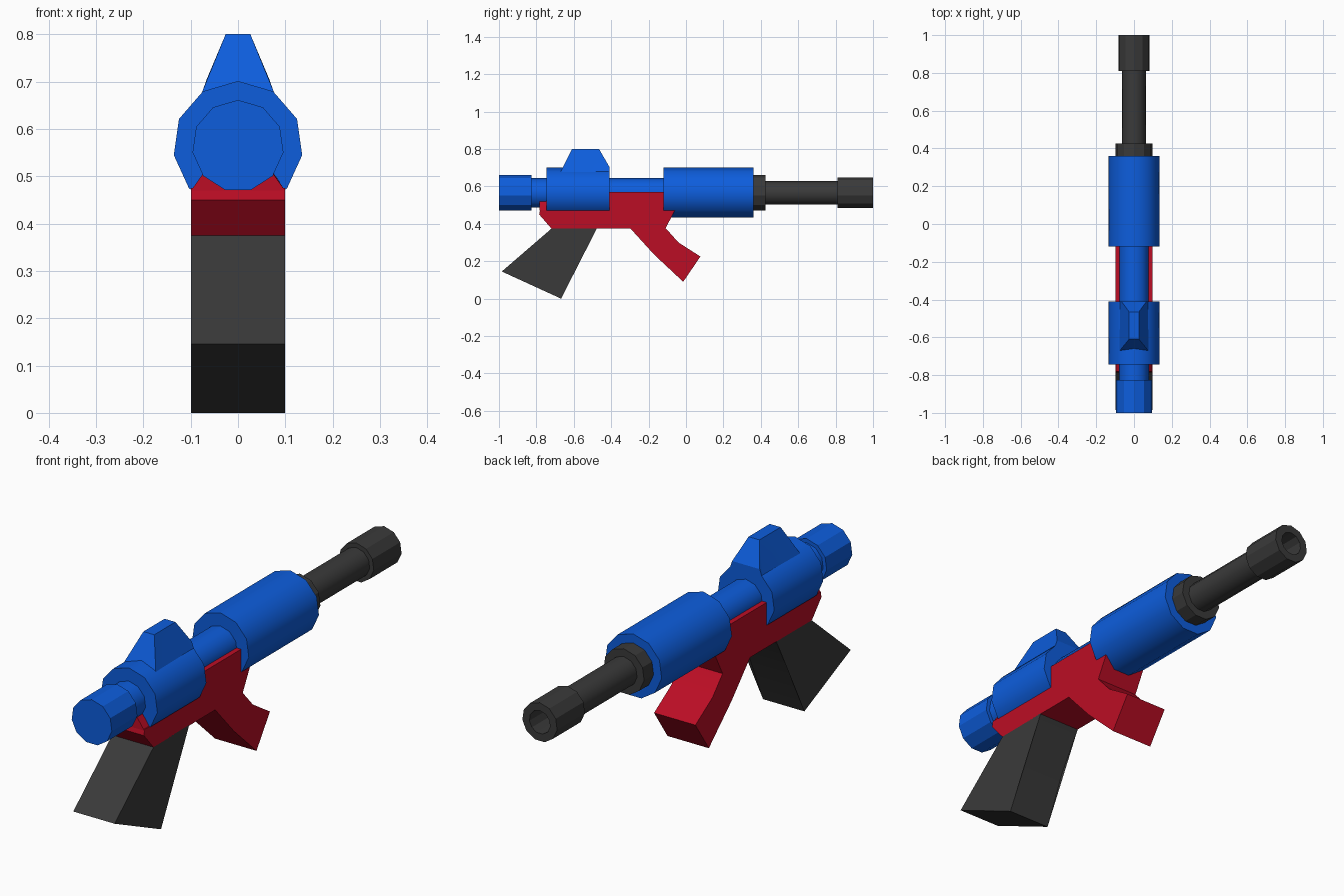
import bpy
import bmesh
import math

cube = bpy.data.objects.get("Cube")
if cube:
    bpy.data.objects.remove(cube, do_unlink=True)

AXIS_Z = 0.564
SIDES = 11


def material(name, rgb):
    mat = bpy.data.materials.new(name)
    mat.use_nodes = True
    color = (*rgb, 1)
    mat.diffuse_color = color
    mat.node_tree.nodes["Principled BSDF"].inputs["Base Color"].default_value = color
    return mat


blue = material("blue", (0.004, 0.11, 0.72))
red = material("red", (0.5, 0.004, 0.018))
dark = material("dark grey", (0.042, 0.042, 0.042))


def finish(name, bm, mat, angle):
    bmesh.ops.recalc_face_normals(bm, faces=bm.faces)
    mesh = bpy.data.meshes.new(name)
    bm.to_mesh(mesh)
    bm.free()
    mesh.materials.append(mat)
    obj = bpy.data.objects.new(name, mesh)
    bpy.context.collection.objects.link(obj)
    if angle:
        bpy.ops.object.select_all(action="DESELECT")
        obj.select_set(True)
        bpy.context.view_layer.objects.active = obj
        bpy.ops.object.shade_smooth_by_angle(angle=math.radians(angle))
    return obj


def turned(name, profile, mat, angle=0):
    """Revolve (radius, y) points about the barrel axis, capping both ends."""
    bm = bmesh.new()
    rings = []
    for r, y in profile:
        ring = []
        for i in range(SIDES):
            a = math.tau * i / SIDES
            ring.append(bm.verts.new((r * math.sin(a), y, AXIS_Z + r * math.cos(a))))
        rings.append(ring)
    for a, b in zip(rings, rings[1:]):
        for i in range(SIDES):
            j = (i + 1) % SIDES
            bm.faces.new((a[i], a[j], b[j], b[i]))
    bm.faces.new(rings[0])
    bm.faces.new(rings[-1])
    return finish(name, bm, mat, angle)


def slab(name, outline, mat, angle=0):
    """Mirror a side outline of (y, z, half width) points across x and bridge it."""
    bm = bmesh.new()
    left = [bm.verts.new((w, y, z)) for y, z, w in outline]
    right = [bm.verts.new((-w, y, z)) for y, z, w in outline]
    bm.faces.new(left)
    bm.faces.new(right[::-1])
    for i in range(len(outline)):
        j = (i + 1) % len(outline)
        bm.faces.new((left[i], right[i], right[j], left[j]))
    bmesh.ops.triangulate(bm, faces=[f for f in bm.faces if len(f.verts) > 4])
    return finish(name, bm, mat, angle)


def even(points, w=0.099):
    return [(y, z, w) for y, z in points]


# Blue tubes
turned("rear_cap", [(0.097, -1), (0.097, -0.825)], blue)
turned("core_tube", [(0.08, -0.83), (0.08, 0)], blue, 40)
turned("receiver", [(0.137, -0.745), (0.137, -0.41)], blue, 40)
turned("handguard", [(0.137, -0.12), (0.137, 0.36)], blue, 40)

# Tapered sight on the receiver
slab("top_sight", [(-0.672, 0.675, 0.077), (-0.61, 0.8, 0.026), (-0.465, 0.8, 0.026),
                   (-0.41, 0.705, 0.066), (-0.41, 0.66, 0.082)], blue, 30)

# Dark barrel group with a hollow muzzle
turned("barrel_collar", [(0.098, 0.35), (0.098, 0.425)], dark)
turned("barrel", [(0.064, 0.42), (0.064, 0.82)], dark, 40)
turned("muzzle", [(0.084, 0.81), (0.084, 1), (0.05, 1), (0.05, 0.85)], dark)

# Red lower body, with a chamfered lip behind the receiver
slab("lower_body", even([(-0.785, 0.45), (-0.72, 0.375), (-0.11, 0.375), (-0.06, 0.47),
                         (-0.09, 0.57), (-0.415, 0.57), (-0.415, 0.475), (-0.78, 0.475)]), red)
slab("rear_lip", [(-0.782, 0.47, 0.099), (-0.782, 0.525, 0.06),
                  (-0.7, 0.53, 0.06), (-0.7, 0.47, 0.099)], red)

# Grips
slab("front_grip", even([(-0.3, 0.378), (-0.17, 0.235), (-0.015, 0.09), (0.077, 0.225),
                         (-0.04, 0.3), (-0.11, 0.378)]), red, 35)
slab("rear_grip", even([(-0.715, 0.378), (-0.985, 0.145), (-0.668, 0), (-0.575, 0.215),
                        (-0.475, 0.378)]), dark, 30)
